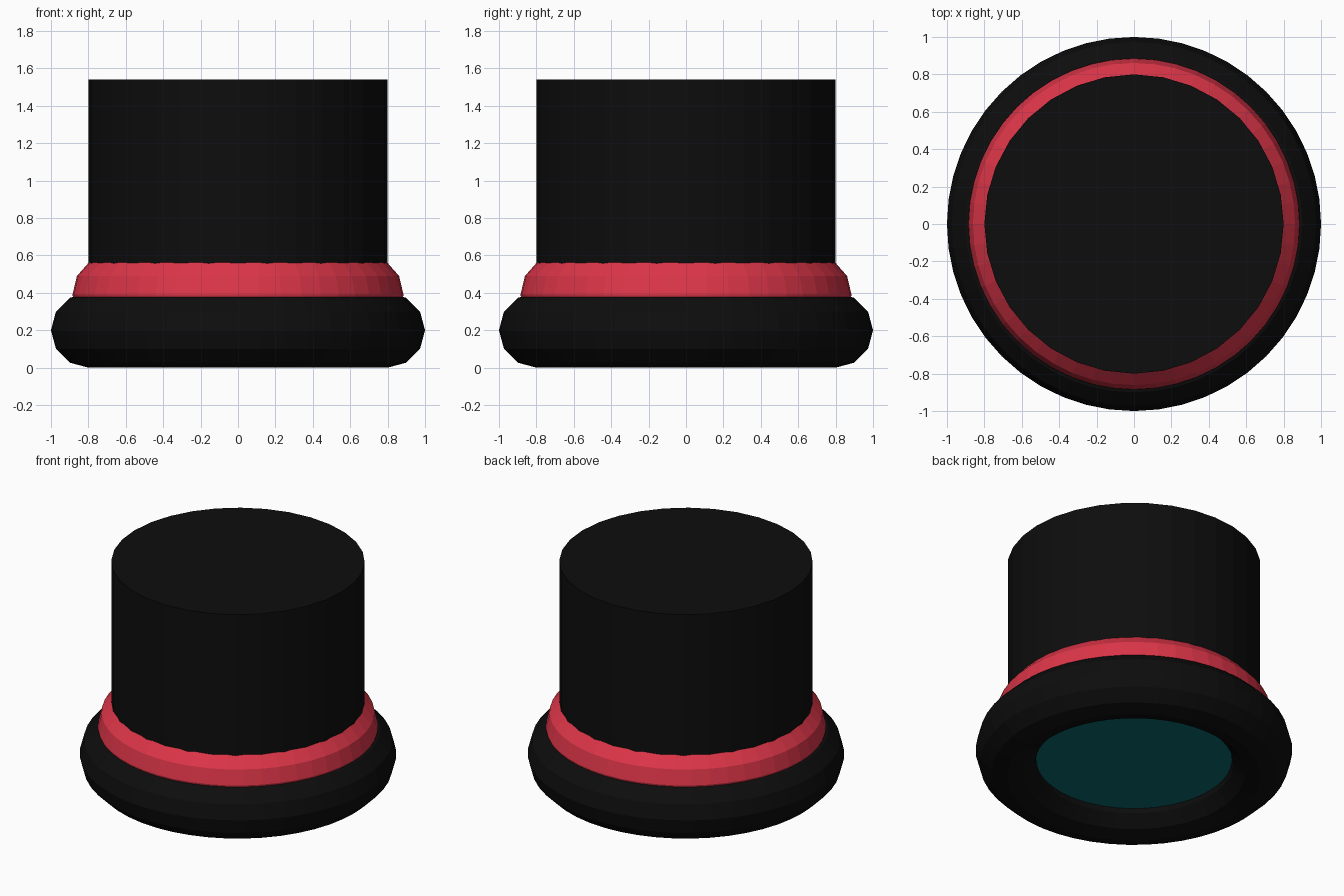
import bpy

if "Cube" in bpy.data.objects:
    bpy.data.objects.remove(bpy.data.objects["Cube"])


def material(name, rgb):
    mat = bpy.data.materials.new(name)
    mat.diffuse_color = (*rgb, 1.0)
    mat.use_nodes = True
    mat.node_tree.nodes["Principled BSDF"].inputs["Base Color"].default_value = mat.diffuse_color
    return mat


black = material("black_felt", (0.004, 0.004, 0.004))
red = material("red_ribbon", (0.72, 0.036, 0.065))
teal = material("teal_lining", (0.003, 0.14, 0.155))


def ring(name, z, scale_xy, mat):
    """Low-poly torus laid flat, used for both brim and ribbon."""
    bpy.ops.mesh.primitive_torus_add(
        major_segments=48, minor_segments=12,
        major_radius=0.8, minor_radius=0.2, location=(0, 0, z))
    obj = bpy.context.object
    obj.name = name
    obj.scale = (scale_xy, scale_xy, 1)
    obj.data.materials.append(mat)
    return obj


# Rolled brim and the ribbon resting on it
ring("brim", 0.2, 1.0, black)
ring("ribbon", 0.39, 0.885, red)

# Crown, closed underneath by a teal lining hidden in the brim
bottom, top = 0.13, 1.54
bpy.ops.mesh.primitive_cylinder_add(
    vertices=32, radius=0.8, depth=top - bottom,
    location=(0, 0, (top + bottom) / 2))
crown = bpy.context.object
crown.name = "crown"
crown.data.materials.append(black)
crown.data.materials.append(teal)
for face in crown.data.polygons:
    if face.normal.z < -0.9:
        face.material_index = 1
